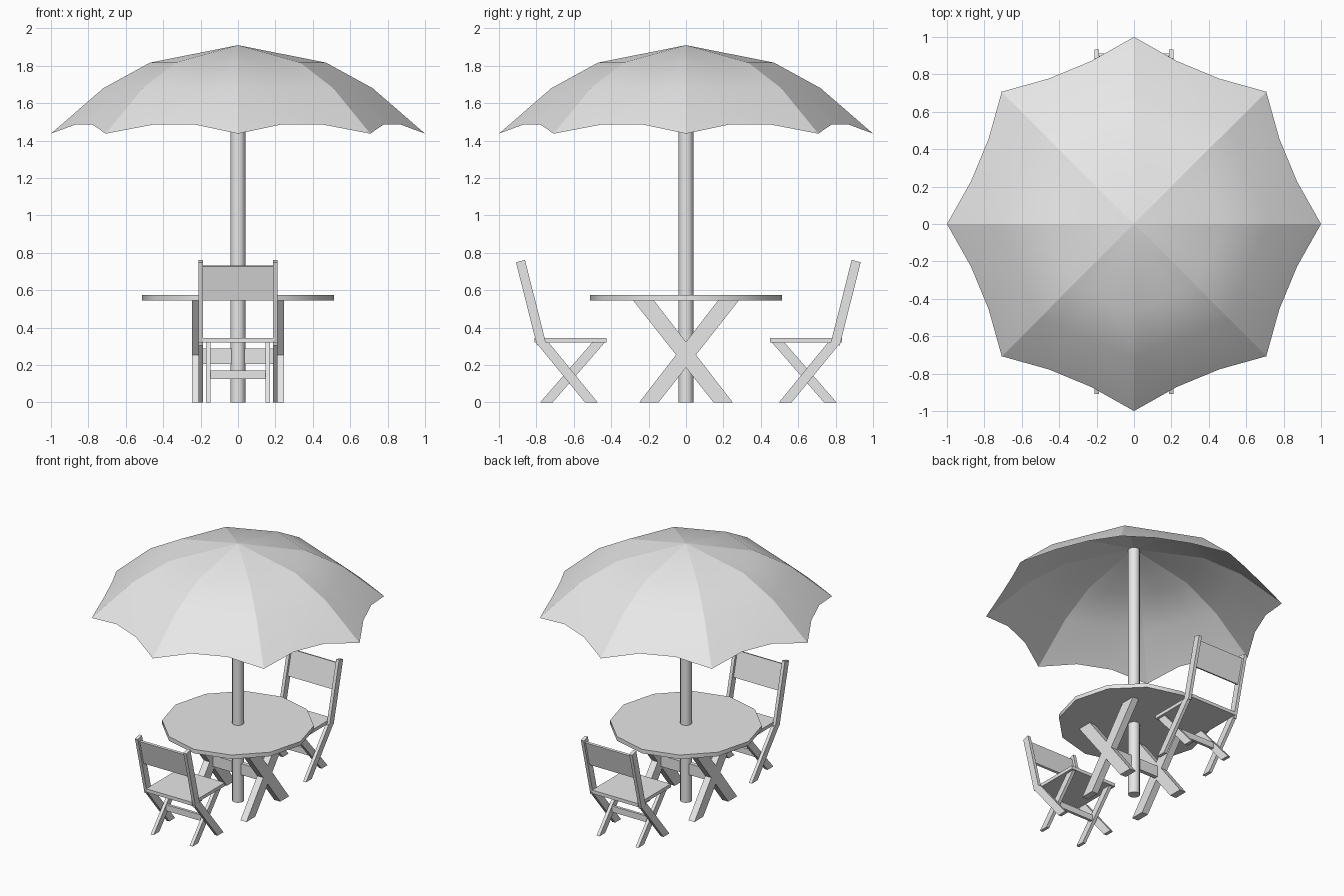
import bpy, bmesh, math
from mathutils import Vector

cube = bpy.data.objects.get("Cube")
if cube:
    bpy.data.objects.remove(cube, do_unlink=True)

grey = bpy.data.materials.new("plain_grey")
grey.use_nodes = True
grey.diffuse_color = (0.8, 0.8, 0.8, 1)
grey.node_tree.nodes["Principled BSDF"].inputs["Base Color"].default_value = (0.8, 0.8, 0.8, 1)


def finish(name, bm, recalc=True):
    if recalc:
        bmesh.ops.recalc_face_normals(bm, faces=bm.faces)
    mesh = bpy.data.meshes.new(name)
    bm.to_mesh(mesh)
    bm.free()
    mesh.materials.append(grey)
    obj = bpy.data.objects.new(name, mesh)
    bpy.context.collection.objects.link(obj)
    return obj


def prism(name, outline, x0, x1):
    """Extrude a (y, z) outline from x0 to x1."""
    bm = bmesh.new()
    face = bm.faces.new([bm.verts.new((x0, y, z)) for y, z in outline])
    ext = bmesh.ops.extrude_face_region(bm, geom=[face])["geom"]
    verts = [g for g in ext if isinstance(g, bmesh.types.BMVert)]
    bmesh.ops.translate(bm, verts=verts, vec=(x1 - x0, 0, 0))
    return finish(name, bm)


def box(y0, y1, z0, z1):
    return [(y0, z0), (y1, z0), (y1, z1), (y0, z1)]


def cylinder(name, radius, z0, z1, sides):
    bpy.ops.mesh.primitive_cylinder_add(vertices=sides, radius=radius, depth=z1 - z0,
                                        location=(0, 0, (z0 + z1) / 2))
    obj = bpy.context.object
    obj.name = name
    obj.data.materials.append(grey)
    bpy.ops.object.shade_smooth_by_angle(angle=math.radians(40))


# Canopy: eight smooth panels, creased along the ribs
def canopy():
    bm = bmesh.new()
    profile = [(0.47, 1.817), (0.72, 1.68), (1.0, 1.437)]
    for p in range(8):
        a, b = (Vector((math.cos(t), math.sin(t), 0))
                for t in (p * math.pi / 4, (p + 1) * math.pi / 4))
        apex = bm.verts.new((0, 0, 1.91))
        rows = []
        for r, z in profile:
            row = []
            for i in range(4):
                v = a.lerp(b, i / 3) * r
                v.z = z
                if r == 1.0 and i in (1, 2):   # scalloped hem
                    v *= 0.966
                    v.z = 1.485
                row.append(bm.verts.new(v))
            rows.append(row)
        for i in range(3):
            bm.faces.new((apex, rows[0][i], rows[0][i + 1]))
            for low, high in zip(rows[1:], rows):
                bm.faces.new((high[i], low[i], low[i + 1], high[i + 1]))
    for f in bm.faces:
        f.smooth = True
    finish("canopy", bm, recalc=False)


canopy()
cylinder("pole", 0.04, 0, 1.9, 12)

# Table
cylinder("table_top", 0.513, 0.545, 0.575, 12)
leg = [(-0.25, 0), (-0.147, 0), (0.283, 0.546), (0.172, 0.546)]
for side, x in (("left", 0.195), ("right", -0.245)):
    prism(f"table_leg_{side}_a", leg, x, x + 0.05)
    prism(f"table_leg_{side}_b", [(-y, z) for y, z in leg], x, x + 0.05)
prism("table_crossbar", box(-0.015, 0.015, 0.205, 0.288), -0.2, 0.2)

# Folding chairs, mirrored across the table
chair_sides = {
    "back_post": ([(-0.797, 0.305), (-0.749, 0.318), (-0.861, 0.762), (-0.909, 0.749)], 0.187, 0.211),
    "outer_leg": ([(-0.54, 0), (-0.472, 0), (-0.735, 0.322), (-0.803, 0.322)], 0.187, 0.211),
    "inner_leg": ([(-0.78, 0), (-0.713, 0), (-0.433, 0.322), (-0.5, 0.322)], 0.148, 0.172),
}
chair_middle = {
    "seat": (box(-0.81, -0.425, 0.32, 0.345), 0.19),
    "crossbar": (box(-0.633, -0.613, 0.125, 0.17), 0.15),
    "backrest": ([(-0.841, 0.545), (-0.826, 0.549), (-0.872, 0.731), (-0.887, 0.727)], 0.188),
}


def placed(outline, back):
    return [(0.025 - y, z) for y, z in outline] if back else outline


for back, chair in ((False, "front_chair"), (True, "back_chair")):
    for part, (outline, x0, x1) in chair_sides.items():
        prism(f"{chair}_{part}_left", placed(outline, back), x0, x1)
        prism(f"{chair}_{part}_right", placed(outline, back), -x1, -x0)
    for part, (outline, x) in chair_middle.items():
        prism(f"{chair}_{part}", placed(outline, back), -x, x)
